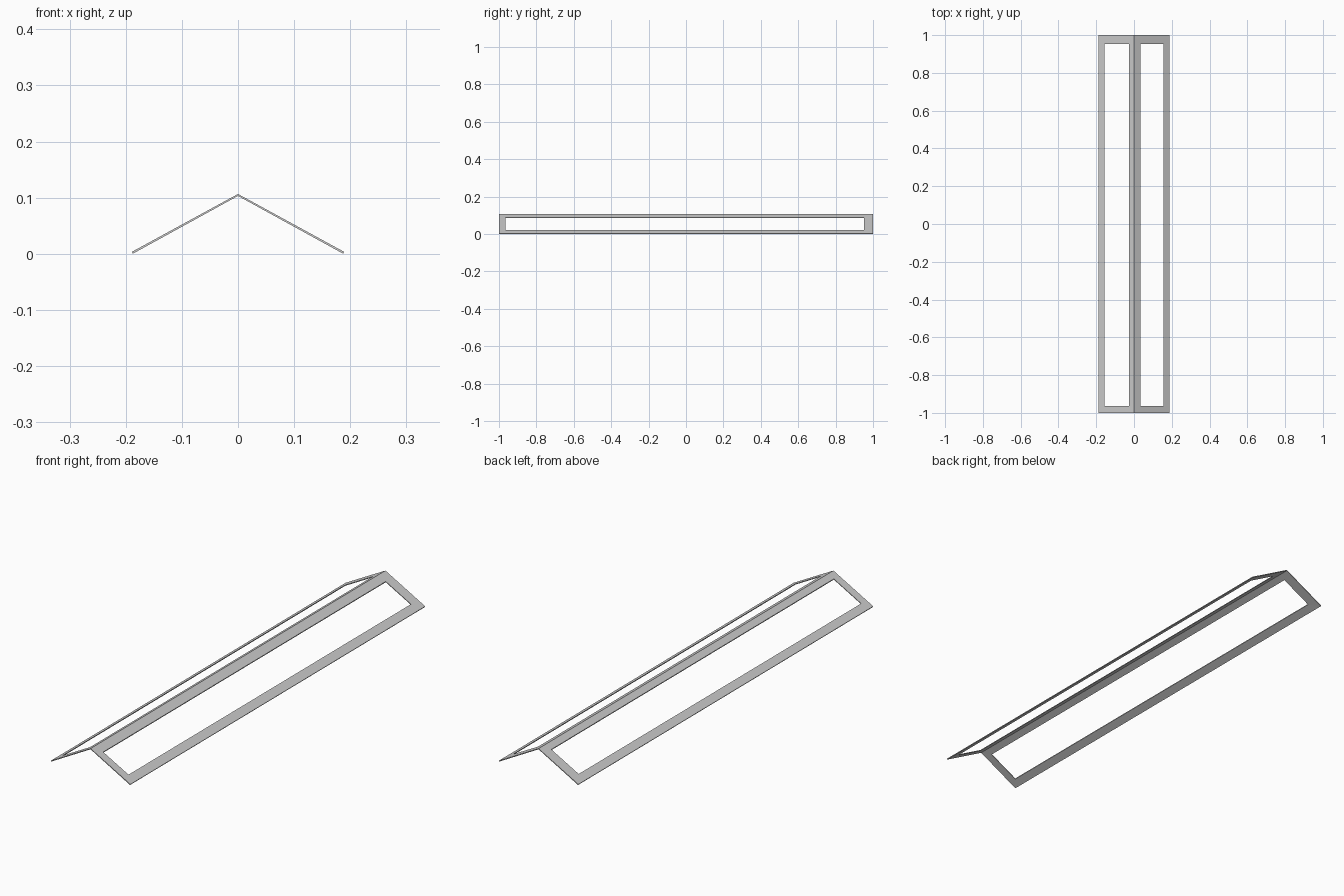
import bpy, bmesh

if "Cube" in bpy.data.objects:
    bpy.data.objects.remove(bpy.data.objects["Cube"])

HALF_W, APEX, EAVE, T = 0.189, 0.1065, 0.0035, 0.0035
SLOPE = (APEX - EAVE) / HALF_W


def sloped_frame(name, side, inner, outer):
    """Thin rectangular frame leaning from the ridge to the floor, with one window."""
    bm = bmesh.new()

    def ring(x0, x1, y0, y1, drop):
        pts = []
        for x, y in ((x0, y0), (x1, y0), (x1, y1), (x0, y1)):
            z = APEX - SLOPE * x - drop
            # the floor edge is cut square to the slope
            if drop and x == HALF_W:
                x, z = x - 0.0015, 0
            pts.append(bm.verts.new((side * x, y, z)))
        return pts

    edge = (0, HALF_W, -1, 1)
    window = (inner, outer, -0.964, 0.952)
    top_o, top_i = ring(*edge, 0), ring(*window, 0)
    low_o, low_i = ring(*edge, T), ring(*window, T)
    for a, b in ((top_o, top_i), (top_i, low_i), (low_i, low_o), (low_o, top_o)):
        for i in range(4):
            j = (i + 1) % 4
            bm.faces.new((a[i], a[j], b[j], b[i]))
    bmesh.ops.recalc_face_normals(bm, faces=bm.faces)
    mesh = bpy.data.meshes.new(name)
    bm.to_mesh(mesh)
    bm.free()
    bpy.context.collection.objects.link(bpy.data.objects.new(name, mesh))


# Two leaning frames meeting at the ridge; the right ridge bar is wider
sloped_frame("left_frame", -1, 0.027, 0.157)
sloped_frame("right_frame", 1, 0.035, 0.155)
